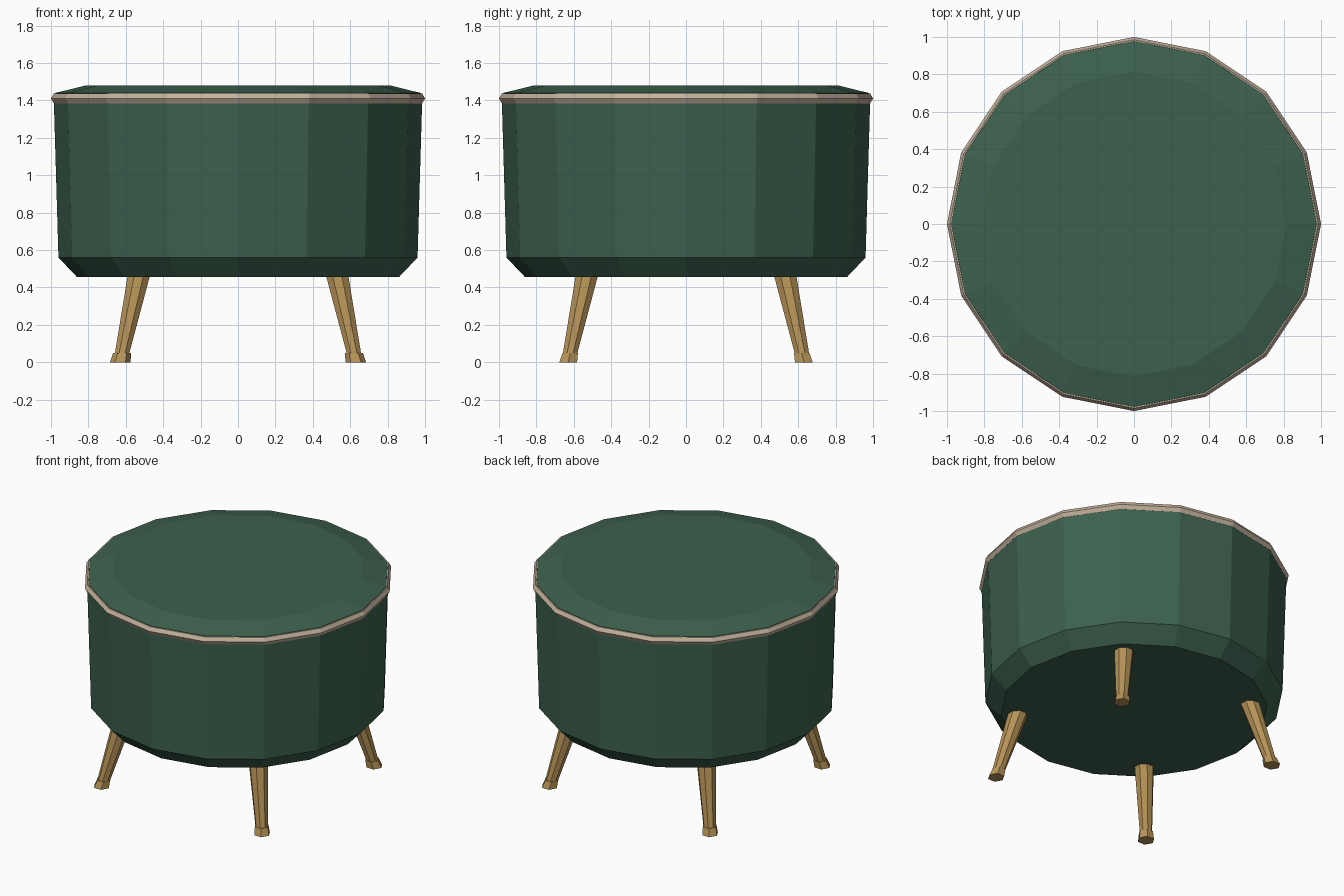
import bpy, math
from mathutils import Vector

if "Cube" in bpy.data.objects:
    bpy.data.objects.remove(bpy.data.objects["Cube"])


def material(name, color):
    m = bpy.data.materials.new(name)
    m.diffuse_color = (*color, 1)
    m.use_nodes = True
    m.node_tree.nodes["Principled BSDF"].inputs["Base Color"].default_value = m.diffuse_color
    return m


green = material("green fabric", (0.046, 0.119, 0.076))
beige = material("beige piping", (0.56, 0.45, 0.34))
wood = material("light wood", (0.47, 0.29, 0.095))


def loft(name, rings, sides, mat, closed=False, turn=0.0):
    """Join polygon rings (centre, radius); closed loops the rings, otherwise ends are capped."""
    verts, faces = [], []
    for c, r in rings:
        for i in range(sides):
            a = turn + 2 * math.pi * i / sides
            verts.append(Vector(c) + Vector((r * math.cos(a), r * math.sin(a), 0)))
    n = len(rings)
    for k in range(n if closed else n - 1):
        for i in range(sides):
            j = (i + 1) % sides
            p, q = k * sides, ((k + 1) % n) * sides
            faces.append((p + i, p + j, q + j, q + i))
    if not closed:
        faces.append(tuple(reversed(range(sides))))
        faces.append(tuple(range((n - 1) * sides, n * sides)))
    me = bpy.data.meshes.new(name)
    me.from_pydata(verts, [], faces)
    me.materials.append(mat)
    ob = bpy.data.objects.new(name, me)
    bpy.context.collection.objects.link(ob)
    return ob


# Upholstered drum with chamfered base and padded top
loft("upholstered_drum", [((0, 0, z), r) for z, r in
     [(0.455, 0.86), (0.56, 0.96), (1.41, 0.985), (1.44, 0.977), (1.48, 0.815)]], 16, green)

# Piping around the top edge, hexagonal section
section = [math.radians(60 * k) for k in range(6)]
loft("piping", [((0, 0, 1.411 + 0.03 * math.sin(a)), 0.97 + 0.03 * math.cos(a))
     for a in section], 16, beige, closed=True)

# Four splayed tapered legs with small flared feet
for fb, sy in (("front", -1), ("back", 1)):
    for lr, sx in (("left", -1), ("right", 1)):
        def at(z):
            d = 0.63 - 0.215 * z
            return (sx * d, sy * d, z)
        loft(f"{fb}_{lr}_leg", [(at(0.02), 0.04), (at(0.47), 0.065)], 8, wood,
             turn=math.pi / 8)
        loft(f"{fb}_{lr}_foot", [(at(0.0), 0.055), (at(0.05), 0.048)], 6, wood)
